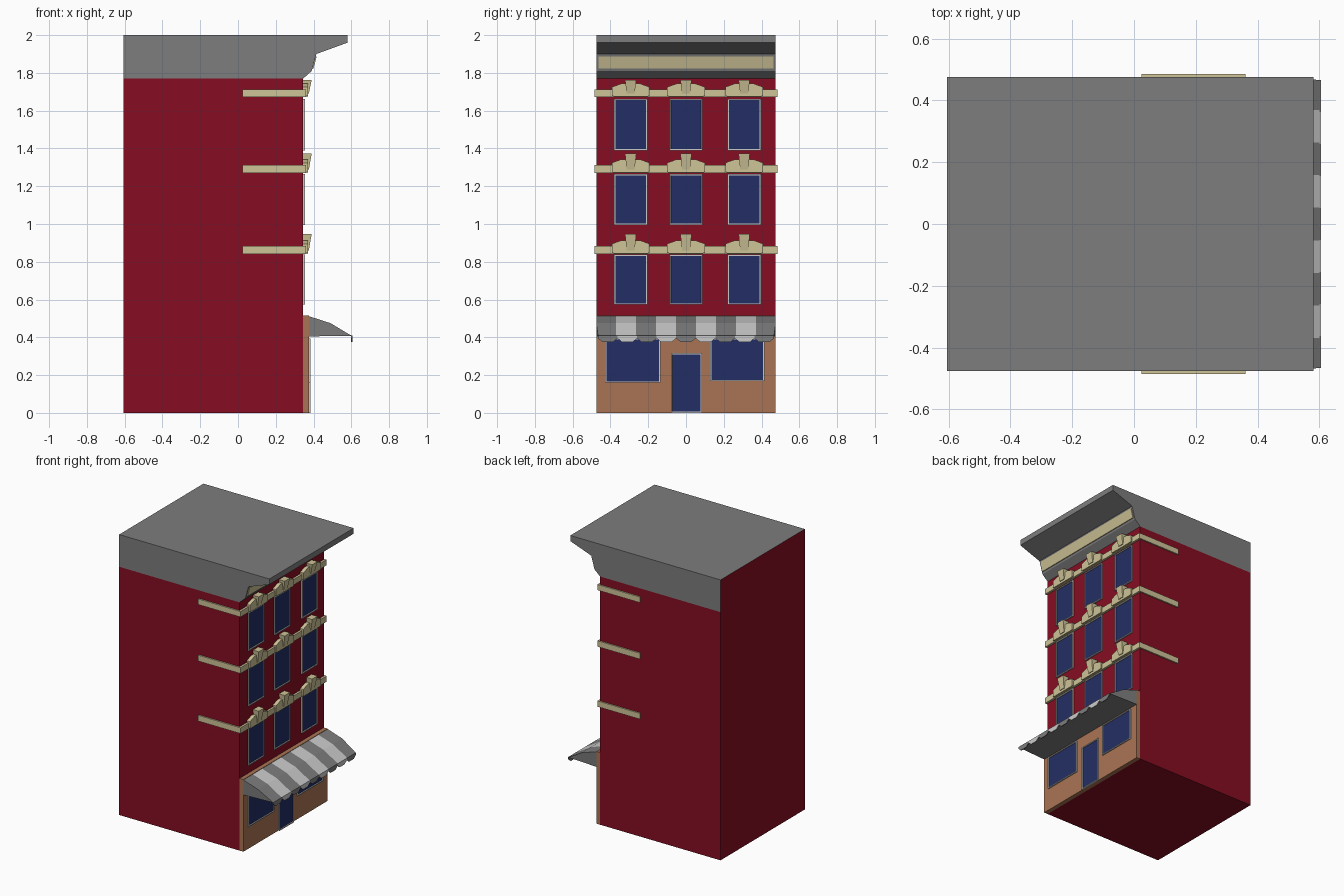
import bpy, bmesh

if "Cube" in bpy.data.objects:
    bpy.data.objects.remove(bpy.data.objects["Cube"])


def material(name, r, g, b):
    m = bpy.data.materials.new(name)
    m.diffuse_color = (r, g, b, 1)
    m.use_nodes = True
    m.node_tree.nodes["Principled BSDF"].inputs["Base Color"].default_value = m.diffuse_color
    return m


RED = material("red brick", 0.24, 0.004, 0.016)
GREY = material("roof grey", 0.205, 0.205, 0.205)
CREAM = material("cream stone", 0.62, 0.55, 0.31)
BLUE = material("dark blue glass", 0.017, 0.028, 0.13)
BROWN = material("brown shopfront", 0.40, 0.175, 0.088)
LIGHT = material("light grey", 0.60, 0.60, 0.60)


def finish(bm, name, *mats):
    bmesh.ops.recalc_face_normals(bm, faces=bm.faces[:])
    me = bpy.data.meshes.new(name)
    bm.to_mesh(me)
    bm.free()
    for m in mats:
        me.materials.append(m)
    ob = bpy.data.objects.new(name, me)
    bpy.context.collection.objects.link(ob)
    return ob


def prism_bm(pts, axis, a, b):
    """Extrude a 2D profile along an axis from a to b."""
    place = {'x': lambda p, t: (t, p[0], p[1]),
             'y': lambda p, t: (p[0], t, p[1]),
             'z': lambda p, t: (p[0], p[1], t)}[axis]
    bm = bmesh.new()
    r0 = [bm.verts.new(place(p, a)) for p in pts]
    r1 = [bm.verts.new(place(p, b)) for p in pts]
    bm.faces.new(r0)
    bm.faces.new(r1)
    n = len(pts)
    for i in range(n):
        j = (i + 1) % n
        bm.faces.new((r0[i], r0[j], r1[j], r1[i]))
    bmesh.ops.recalc_face_normals(bm, faces=bm.faces[:])
    return bm


def prism(name, pts, axis, a, b, mat):
    return finish(prism_bm(pts, axis, a, b), name, mat)


def rect(u0, u1, v0, v1):
    return [(u0, v0), (u1, v0), (u1, v1), (u0, v1)]


def framed_panel(name, x, y0, y1, z0, z1):
    """Thin light frame with a slightly sunken blue pane facing +x."""
    bm = prism_bm(rect(y0, y1, z0, z1), 'x', x, x + 0.009)
    bm.normal_update()
    front = max(bm.faces, key=lambda f: f.calc_center_median().x)
    bmesh.ops.inset_region(bm, faces=[front], thickness=0.010)
    sunk = bmesh.ops.inset_region(bm, faces=[front], thickness=0.0005)
    for v in front.verts:
        v.co.x = x + 0.003
    front.material_index = 1
    return finish(bm, name, LIGHT, BLUE)


WALL, SHOP, HALF = 0.345, 0.375, 0.475

# Main walls and shopfront slab
prism("walls", rect(-0.605, WALL, -HALF, HALF), 'z', 0, 1.77, RED)
prism("shopfront", rect(WALL, SHOP, -HALF, HALF), 'z', 0, 0.515, BROWN)

# Roof with overhanging cornice; the back face continues the brick
profile = [(-0.605, 1.77), (WALL, 1.77), (0.39, 1.81), (0.415, 1.90),
           (0.58, 1.96), (0.58, 2.0), (-0.605, 2.0)]
bm = prism_bm(profile, 'y', -HALF, HALF)
bm.normal_update()
for f in bm.faces:
    f.material_index = 1 if f.normal.x < -0.9 else 0
finish(bm, "roof_cornice", GREY, RED)
prism("cornice_panel", [(0.390, 1.823), (0.3995, 1.823), (0.417, 1.888), (0.409, 1.888)],
      'y', -0.464, 0.464, CREAM)

# Upper floors: window sill, window top, band bottom, band top, keystone top
floors = [(0.573, 0.838, 0.842, 0.883, 0.948),
          (0.995, 1.265, 1.27, 1.312, 1.372),
          (1.39, 1.663, 1.673, 1.713, 1.763)]
columns = [-0.293, 0.0, 0.308]
for n, (w0, w1, b0, b1, k1) in enumerate(floors, 1):
    # Band wrapping round the two front corners
    i, o = HALF, HALF + 0.01
    band = [(0.025, -o), (0.36, -o), (0.36, o), (0.025, o),
            (0.025, i), (WALL, i), (WALL, -i), (0.025, -i)]
    prism(f"stone_band_{n}", band, 'z', b0, b1, CREAM)
    for c, y in enumerate(columns, 1):
        framed_panel(f"window_{n}_{c}", WALL, y - 0.088, y + 0.088, w0, w1)
        # Stepped lintel
        lintel = [(y - 0.1, b0 + 0.005), (y - 0.085, b0 + 0.002), (y + 0.085, b0 + 0.002),
                  (y + 0.1, b0 + 0.005), (y + 0.1, b1 + 0.012), (y + 0.05, b1 + 0.03),
                  (y - 0.05, b1 + 0.03), (y - 0.1, b1 + 0.012)]
        prism(f"lintel_{n}_{c}", lintel, 'x', WALL, 0.37, CREAM)
        # Keystone, leaning outward at the top
        k0 = b0 + 0.018
        key = [(y - 0.021, k0), (y + 0.021, k0), (y + 0.03, k1), (y - 0.03, k1)]
        bm = prism_bm(key, 'x', WALL, 0.39)
        for v in bm.verts:
            if v.co.x > 0.38 and v.co.z < k0 + 0.01:
                v.co.x = 0.375
        finish(bm, f"keystone_{n}_{c}", CREAM)

# Shop windows and door
framed_panel("shop_window_left", SHOP, -0.428, -0.135, 0.16, 0.395)
framed_panel("shop_window_right", SHOP, 0.128, 0.415, 0.168, 0.395)
framed_panel("door", SHOP, -0.08, 0.085, 0.0, 0.317)

# Striped awning: nine stripes, grey sides and underside
STRIPES = 9
outline = [(SHOP, 0.405), (SHOP, 0.512), (0.49, 0.475), (0.602, 0.408)]
bm = bmesh.new()
rows = []
for s in range(STRIPES + 1):
    y = -HALF + 2 * HALF * s / STRIPES
    end = s in (0, STRIPES)
    rows.append([bm.verts.new((x, y * (0.98 if end and x > 0.6 else 1), z)) for x, z in outline])
for s in range(STRIPES):
    for k in range(4):
        j = (k + 1) % 4
        f = bm.faces.new((rows[s][k], rows[s][j], rows[s + 1][j], rows[s + 1][k]))
        f.material_index = 1 if s % 2 and k in (1, 2) else 0
bm.faces.new(rows[0])
bm.faces.new(rows[-1])
finish(bm, "awning", GREY, LIGHT)

# Hanging scallops along the awning edge
w = 2 * 0.466 / STRIPES
for s in range(STRIPES):
    a = -0.466 + s * w
    b = a + w
    flap = [(a, 0.409), (a, 0.395), (a + 0.025, 0.374), (b - 0.025, 0.374), (b, 0.395), (b, 0.409)]
    prism(f"awning_scallop_{s + 1}", flap, 'x', 0.599, 0.605, LIGHT if s % 2 else GREY)
